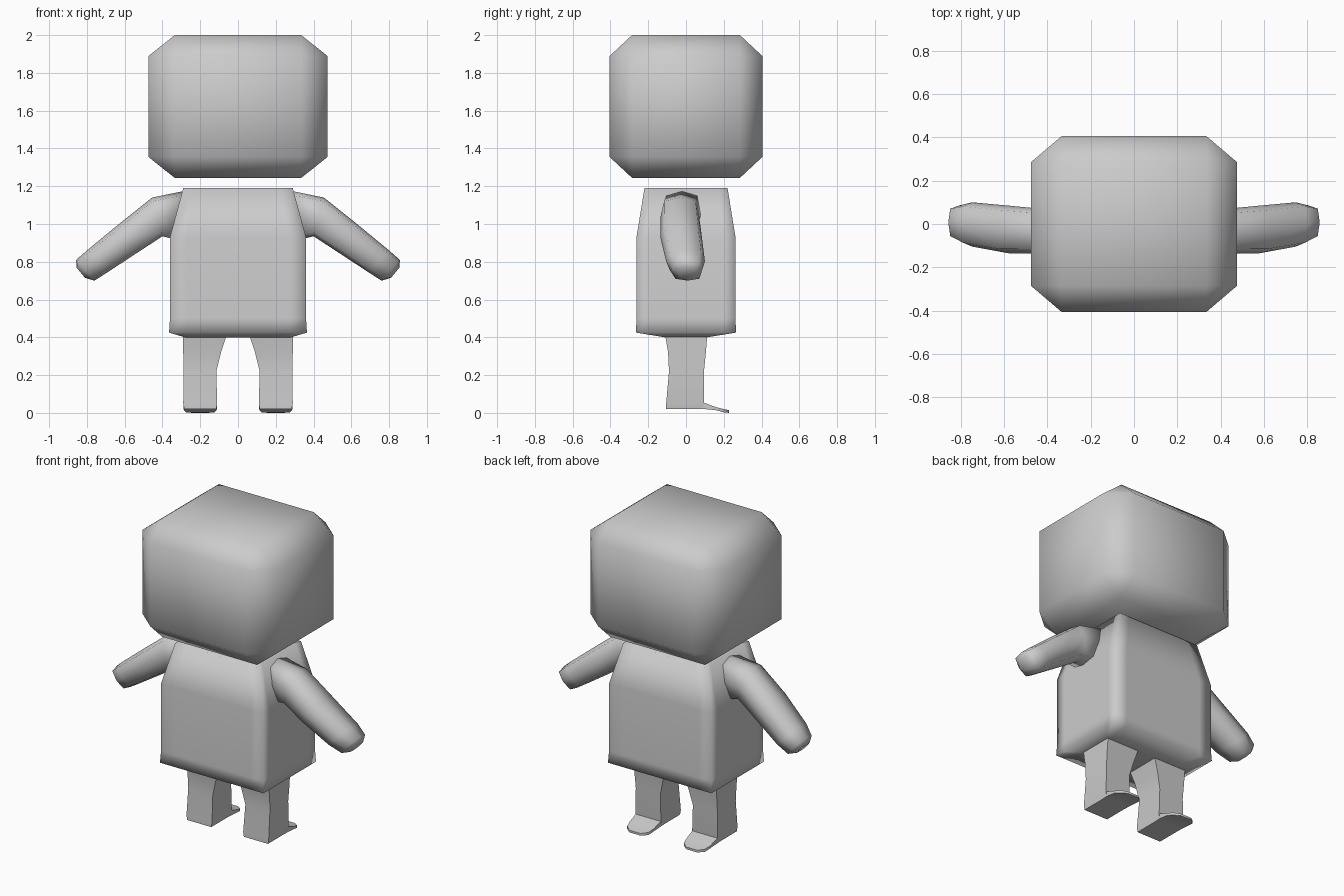
import bpy, bmesh, math
from mathutils import Vector

old = bpy.data.objects.get("Cube")
if old:
    bpy.data.objects.remove(old, do_unlink=True)

GREY = (0.6, 0.6, 0.6, 1.0)
grey = bpy.data.materials.new("plain grey")
grey.use_nodes = True
grey.diffuse_color = GREY
grey.node_tree.nodes["Principled BSDF"].inputs["Base Color"].default_value = GREY


def finish(name, bm, sharp=180):
    """Turn a bmesh into a smooth shaded grey object."""
    bmesh.ops.recalc_face_normals(bm, faces=bm.faces)
    mesh = bpy.data.meshes.new(name)
    bm.to_mesh(mesh)
    bm.free()
    mesh.materials.append(grey)
    ob = bpy.data.objects.new(name, mesh)
    bpy.context.collection.objects.link(ob)
    bpy.ops.object.select_all(action='DESELECT')
    ob.select_set(True)
    bpy.context.view_layer.objects.active = ob
    bpy.ops.object.shade_smooth_by_angle(angle=math.radians(sharp))
    return ob


def loft(rings):
    """Skin a list of equal-length rings and cap both ends."""
    bm = bmesh.new()
    rows = [[bm.verts.new(p) for p in ring] for ring in rings]
    n = len(rows[0])
    for a, b in zip(rows, rows[1:]):
        for i in range(n):
            j = (i + 1) % n
            bm.faces.new((a[i], a[j], b[j], b[i]))
    bm.faces.new(rows[0])
    bm.faces.new(rows[-1])
    return bm


def box_ring(z, x0, x1, y0, y1, inset):
    """Rectangle with an extra point either side of each corner."""
    dx, dy = (x1 - x0) * inset, (y1 - y0) * inset
    return [(x, y, z) for x, y in (
        (x0, y0), (x0 + dx, y0), (x1 - dx, y0), (x1, y0),
        (x1, y0 + dy), (x1, y1 - dy), (x1, y1), (x1 - dx, y1),
        (x0 + dx, y1), (x0, y1), (x0, y1 - dy), (x0, y0 + dy))]


# Head: chamfered block
bm = bmesh.new()
bmesh.ops.create_cube(bm, size=2)
bmesh.ops.bevel(bm, geom=bm.edges[:], offset=0.295, segments=1, affect='EDGES')
bmesh.ops.scale(bm, vec=(0.475, 0.405, 0.378), verts=bm.verts)
bmesh.ops.translate(bm, vec=(0, 0, 1.622), verts=bm.verts)
finish("head", bm)

# Torso: straight block with tapered shoulders and a shallow underside
torso = [(0.40, 0.28, 0.11), (0.425, 0.365, 0.265), (0.50, 0.36, 0.262),
         (0.93, 0.36, 0.262), (1.19, 0.29, 0.22), (1.175, 0.20, 0.12)]
finish("torso", loft([box_ring(z, -x, x, -y, y, 0.12) for z, x, y in torso]))

# Arm sections: upper edge (x, z), lower edge (x, z), y range
ARM = [((0.26, 1.18), (0.34, 0.92), (-0.12, 0.08)),
       ((0.455, 1.14), (0.40, 0.935), (-0.135, 0.07)),
       ((0.63, 1.0), (0.53, 0.85), (-0.135, 0.085)),
       ((0.80, 0.86), (0.69, 0.745), (-0.105, 0.10)),
       ((0.857, 0.81), (0.76, 0.70), (-0.07, 0.085)),
       ((0.855, 0.77), (0.81, 0.715), (-0.04, 0.055))]


def arm_ring(side, top, low, span):
    top, low = Vector(top), Vector(low)
    mid, half = (top + low) / 2, (top - low) / 2
    yc, yr = sum(span) / 2, (span[1] - span[0]) / 2
    ring = []
    for k in range(8):
        a = math.tau * k / 8
        # Slightly boxy octagon
        c, s = (max(-1, min(1, 1.15 * f(a))) for f in (math.cos, math.sin))
        p = mid + half * c
        ring.append((side * p.x, yc + yr * s, p.y))
    return ring


# Leg sections: z, inner x, outer x, front y, back y
LEG = [(0.02, 0.115, 0.285, -0.105, 0.09), (0.05, 0.11, 0.29, -0.105, 0.095),
       (0.22, 0.115, 0.288, -0.09, 0.095), (0.32, 0.09, 0.29, -0.095, 0.105),
       (0.44, 0.05, 0.29, -0.115, 0.115)]
# Foot flap sections: y, lower z, upper z, half width
FLAP = [(0.06, 0.02, 0.06, 0.085), (0.10, 0.02, 0.052, 0.088),
        (0.16, 0.014, 0.03, 0.085), (0.20, 0.003, 0.02, 0.075),
        (0.228, 0.0, 0.014, 0.04)]

for side, label in ((1, "left"), (-1, "right")):
    finish(label + "_arm", loft([arm_ring(side, *s) for s in ARM]))
    legs = [box_ring(z, side * i, side * o, f, b, 0.2) for z, i, o, f, b in LEG]
    finish(label + "_leg", loft(legs), 60)
    flap = [[(side * 0.2 + w * sx, y, z) for sx, z in
             ((-1, lo), (1, lo), (1, hi), (-1, hi))] for y, lo, hi, w in FLAP]
    finish(label + "_foot", loft(flap), 40)
